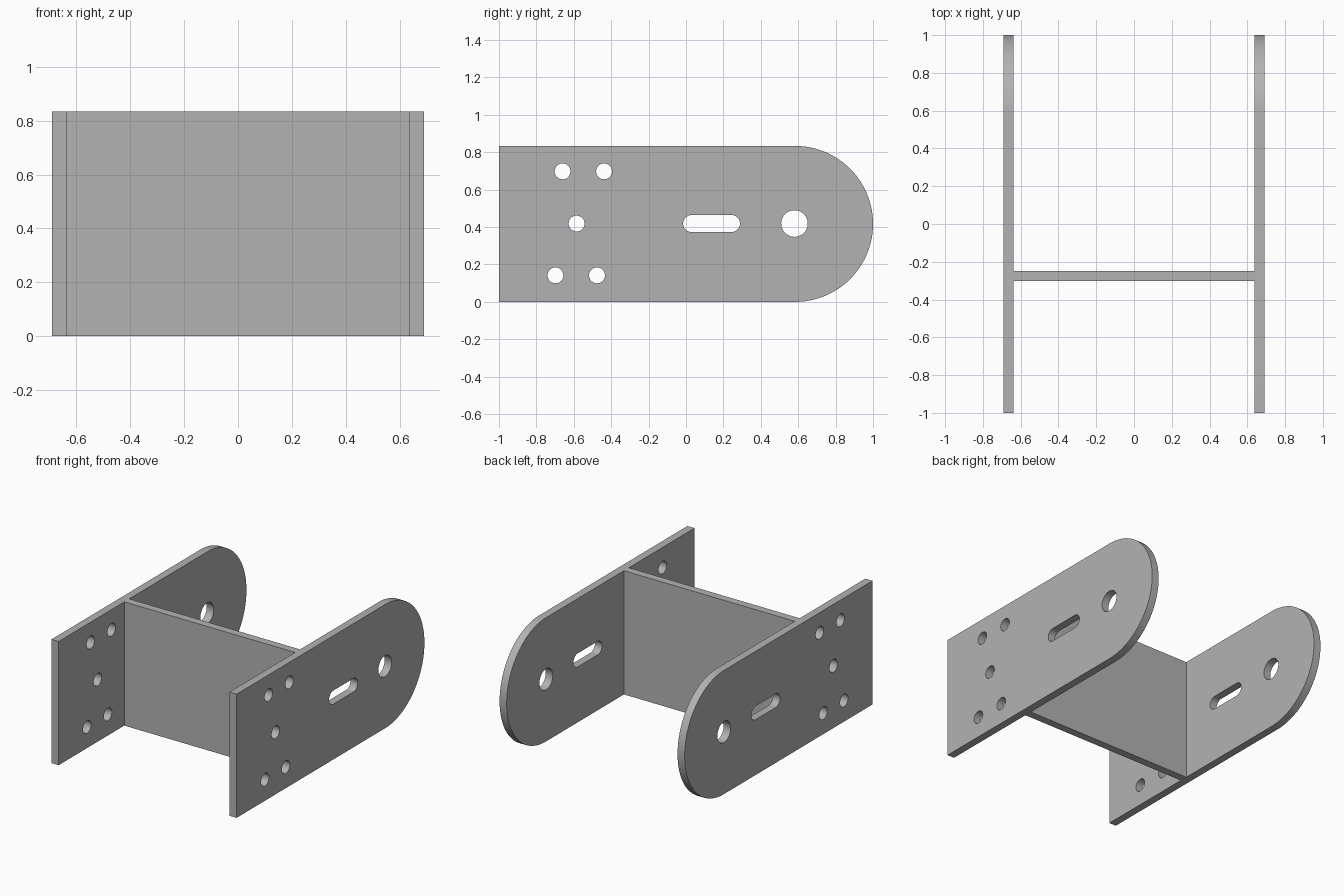
import bpy, bmesh
from math import pi, sin, cos, radians
from mathutils import Matrix

cube = bpy.data.objects.get("Cube")
if cube:
    bpy.data.objects.remove(cube, do_unlink=True)

HEIGHT = 0.834
MID = HEIGHT / 2
OUTER, INNER = 0.69, 0.637

grey = bpy.data.materials.new("plain grey")
grey.use_nodes = True
colour = (0.45, 0.45, 0.45, 1)
grey.diffuse_color = colour
grey.node_tree.nodes["Principled BSDF"].inputs["Base Color"].default_value = colour


def arc(y, z, r, start, end, steps):
    """Points along an arc, angles in degrees."""
    angles = [radians(start + (end - start) * i / steps) for i in range(steps + 1)]
    return [(y + r * cos(a), z + r * sin(a)) for a in angles]


def circle(y, z, r):
    return arc(y, z, r, 0, 360, 40)[:-1]


def slot(y0, y1, z, r):
    return arc(y1, z, r, -90, 90, 20) + arc(y0, z, r, 90, 270, 20)


# Side plate outline with a rounded back end, then its holes
outline = [(-1, HEIGHT), (-1, 0)] + arc(1 - MID, MID, MID, -90, 90, 48)
small_holes = [(-0.66, 0.698), (-0.438, 0.698), (-0.585, MID + 0.002),
               (-0.698, 0.142), (-0.476, 0.142)]
loops = [outline, circle(0.58, MID + 0.002, 0.071),
         slot(0.03, 0.243, MID + 0.002, 0.0455)]
loops += [circle(y, z, 0.0425) for y, z in small_holes]


def side_plate(name, x):
    curve = bpy.data.curves.new(name, "CURVE")
    curve.dimensions = "2D"
    curve.fill_mode = "BOTH"
    curve.extrude = (OUTER - INNER) / 2
    for loop in loops:
        spline = curve.splines.new("POLY")
        spline.points.add(len(loop) - 1)
        for point, (y, z) in zip(spline.points, loop):
            point.co = (y, z, 0, 1)
        spline.use_cyclic_u = True
    plate = bpy.data.objects.new(name, curve)
    bpy.context.collection.objects.link(plate)
    bpy.ops.object.select_all(action="DESELECT")
    plate.select_set(True)
    bpy.context.view_layer.objects.active = plate
    bpy.ops.object.convert(target="MESH")
    plate = bpy.context.object
    mesh = plate.data
    # Stand the profile upright: profile x runs along y, profile y along z
    mesh.transform(Matrix(((0, 0, 1, x), (1, 0, 0, 0), (0, 1, 0, 0), (0, 0, 0, 1))))
    bm = bmesh.new()
    bm.from_mesh(mesh)
    bmesh.ops.remove_doubles(bm, verts=bm.verts, dist=0.0001)
    bmesh.ops.recalc_face_normals(bm, faces=bm.faces)
    bm.to_mesh(mesh)
    bm.free()
    mesh.materials.clear()
    mesh.materials.append(grey)
    bpy.ops.object.shade_smooth_by_angle(angle=radians(30))


for name, sign in (("left_side_plate", 1), ("right_side_plate", -1)):
    side_plate(name, sign * (OUTER + INNER) / 2)

# Cross web joining the two plates
bpy.ops.mesh.primitive_cube_add(size=1, location=(0, -0.275, MID))
web = bpy.context.object
web.name = "cross_web"
web.scale = (2 * INNER, 0.053, HEIGHT)
bpy.ops.object.transform_apply(location=False, rotation=False, scale=True)
web.data.materials.append(grey)
